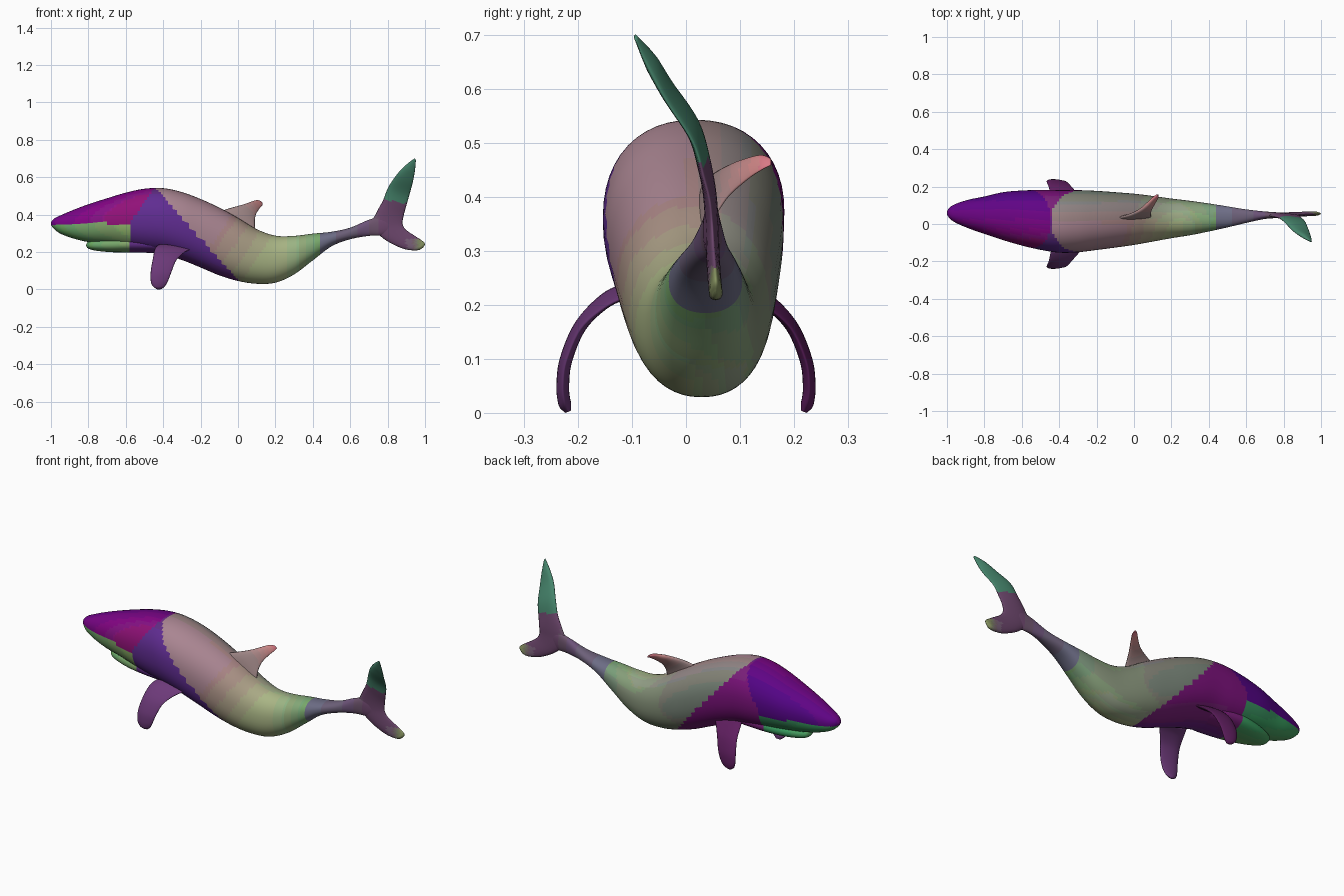
import bpy, bmesh, math
from mathutils import Vector

if "Cube" in bpy.data.objects:
    bpy.data.objects.remove(bpy.data.objects["Cube"])

mats = {}


def material(rgb):
    key = tuple(int(round(c / 12)) * 12 for c in rgb)
    if key not in mats:
        m = bpy.data.materials.new("skin_%d_%d_%d" % key)
        m.diffuse_color = [(c / 255) ** 2.2 for c in key] + [1]
        m.use_nodes = True
        m.node_tree.nodes["Principled BSDF"].inputs["Base Color"].default_value = m.diffuse_color
        mats[key] = m
    return mats[key]


def mix(a, b, t):
    t = min(max(t, 0), 1)
    return [p + (q - p) * t for p, q in zip(a, b)]


def skin(p):
    """Painted patches of the hide, by position."""
    side = (p.y - 0.02) / 0.25 + 0.5
    if p.x > 0.68 and p.z > 0.47 - (p.x - 0.84) * 0.2:
        return (68, 135, 110)
    if p.x > 0.90 and p.z < 0.27:
        return mix((115, 90, 115), (130, 150, 90), (p.x - 0.93) * 18)
    if p.x > 0.44:
        return mix((112, 104, 128), (105, 78, 110), (p.x - 0.5) * 4)
    if p.x < -0.58 + max(0, p.z - 0.35) * 0.7:
        if p.z < 0.355 - 0.02 * side:
            return mix((140, 175, 110), (55, 150, 90), side)
        return mix((145, 20, 125), (85, 10, 135), side)
    if p.x < -(p.z - 0.05) * 0.9:
        return mix((95, 50, 140), (125, 30, 115), side)
    back = mix((165, 132, 138), (165, 180, 135), p.x * 3 + (0.35 - p.z) * 2 + 0.2)
    back = mix(back, (115, 165, 110), (p.x - 0.25) * 5)
    return mix(back, (115, 130, 118), (side - 0.45) * 1.3)


def smooth_rows(rows, n):
    """Catmull-Rom interpolation of number rows."""
    out = []
    for i in range(len(rows) - 1):
        a, b = rows[max(i - 1, 0)], rows[i]
        c, d = rows[i + 1], rows[min(i + 2, len(rows) - 1)]
        for k in range(n):
            t = k / n
            out.append([0.5 * (2 * q + (r - p) * t + (2 * p - 5 * q + 4 * r - s) * t * t
                               + (3 * q - p - 3 * r + s) * t ** 3)
                        for p, q, r, s in zip(a, b, c, d)])
    return out + [list(rows[-1])]


def loft(name, rings, paint):
    bm = bmesh.new()
    vs = [[bm.verts.new(p) for p in r] for r in rings]
    n = len(vs[0])
    for a, b in zip(vs, vs[1:]):
        for i in range(n):
            j = (i + 1) % n
            bm.faces.new((a[i], a[j], b[j], b[i]))
    bm.faces.new(vs[0][::-1])
    bm.faces.new(vs[-1])
    bmesh.ops.recalc_face_normals(bm, faces=bm.faces)
    me = bpy.data.meshes.new(name)
    slots = {}
    for f in bm.faces:
        m = material(paint(f.calc_center_median()))
        if m not in slots:
            slots[m] = len(slots)
            me.materials.append(m)
        f.material_index = slots[m]
        f.smooth = True
    bm.to_mesh(me)
    bm.free()
    ob = bpy.data.objects.new(name, me)
    bpy.context.collection.objects.link(ob)
    return ob


def power(v, e):
    return math.copysign(abs(v) ** e, v)


def body_part(name, rows, n=8, seg=48, e=0.9):
    """Rows: x, top z, bottom z, half width, centre y."""
    rings = []
    for x, top, bot, w, yc in smooth_rows(rows, n):
        ring = []
        for i in range(seg):
            a = 2 * math.pi * i / seg
            ring.append((x, yc + max(w, 0.001) * power(math.cos(a), e),
                         (top + bot) / 2 + (top - bot) / 2 * power(math.sin(a), e)))
        rings.append(ring)
    return loft(name, rings, skin)


def fin(name, rows, thick, paint, n=6, seg=20):
    """Rows: leading x, z, trailing x, z, y. Lens sections along the fin."""
    rows = smooth_rows(rows, n)
    lead = [Vector((r[0], r[4], r[1])) for r in rows]
    trail = [Vector((r[2], r[4], r[3])) for r in rows]
    mid = [(a + b) / 2 for a, b in zip(lead, trail)]
    rings = []
    for i, c in enumerate(mid):
        half = (lead[i] - trail[i]) / 2
        tan = mid[min(i + 1, len(mid) - 1)] - mid[max(i - 1, 0)]
        nrm = half.cross(tan).normalized() * min(thick, half.length * 0.5)
        ring = []
        for k in range(seg):
            a = 2 * math.pi * k / seg
            ring.append(c + half * math.cos(a)
                        + nrm * math.sin(a) * (0.75 + 0.25 * math.cos(a)))
        rings.append(ring)
    return loft(name, rings, paint)


# Body from snout to tail stock
body_part("body", [
    (-1.0, .358, .345, .008, .06), (-.985, .377, .325, .03, .059),
    (-.95, .395, .298, .052, .057), (-.88, .425, .272, .078, .053),
    (-.8, .455, .253, .1, .047), (-.7, .487, .24, .128, .042),
    (-.6, .517, .222, .147, .032), (-.5, .538, .205, .16, .022),
    (-.4, .541, .188, .167, .014), (-.3, .52, .157, .166, .015),
    (-.2, .483, .117, .158, .019), (-.1, .437, .075, .148, .022),
    (0, .382, .045, .137, .025), (.1, .322, .03, .122, .028),
    (.2, .287, .036, .106, .03), (.3, .286, .08, .092, .032),
    (.4, .298, .155, .075, .035), (.5, .308, .23, .056, .038),
    (.6, .33, .268, .036, .042), (.7, .372, .286, .02, .047),
    (.78, .39, .292, .014, .047), (.84, .355, .325, .004, .047)])

# Lower jaw, set behind the overhanging snout
body_part("lower_jaw", [
    (-.812, .24, .232, .012, .047), (-.8, .255, .218, .036, .047),
    (-.76, .268, .207, .06, .045), (-.68, .28, .199, .088, .04),
    (-.58, .29, .197, .108, .032), (-.45, .29, .195, .11, .022),
    (-.3, .28, .19, .08, .015)])

# Tail flukes, swept from lower tip to upper tip
fin("tail_flukes", [
    (.97, .21, .99, .224, .055), (.93, .209, .998, .248, .055),
    (.87, .222, .955, .28, .053), (.78, .27, .9, .317, .05),
    (.715, .34, .88, .35, .048), (.74, .41, .885, .39, .044),
    (.775, .475, .895, .43, .034), (.803, .545, .915, .5, .013),
    (.85, .615, .935, .575, -.035), (.9, .667, .946, .635, -.068),
    (.943, .7, .951, .69, -.094)], .016, skin)


def dorsal_paint(p):
    return mix((160, 135, 135), (215, 125, 130), (p.y - .06) * 12)


# Dorsal fin, flopped to the far side
fin("dorsal_fin", [
    (-.12, .41, .1, .28, .028), (-.04, .435, .09, .345, .045),
    (.025, .453, .094, .395, .073), (.07, .468, .113, .43, .11),
    (.1, .476, .13, .45, .14), (.12, .47, .132, .458, .157)], .016, dorsal_paint)


def flipper_paint(p):
    return mix((110, 60, 125), (100, 35, 95), p.y * 4 + .5)


# Paired pectoral flippers
for s, label in ((-1, "near"), (1, "far")):
    fin("flipper_" + label, [
        (-.43, .235, -.25, .215, s * .11), (-.445, .215, -.29, .195, s * .15),
        (-.455, .165, -.33, .155, s * .195), (-.466, .1, -.355, .095, s * .222),
        (-.467, .05, -.372, .05, s * .228), (-.458, .02, -.388, .02, s * .225),
        (-.435, .002, -.408, .002, s * .218)], .015, flipper_paint)
